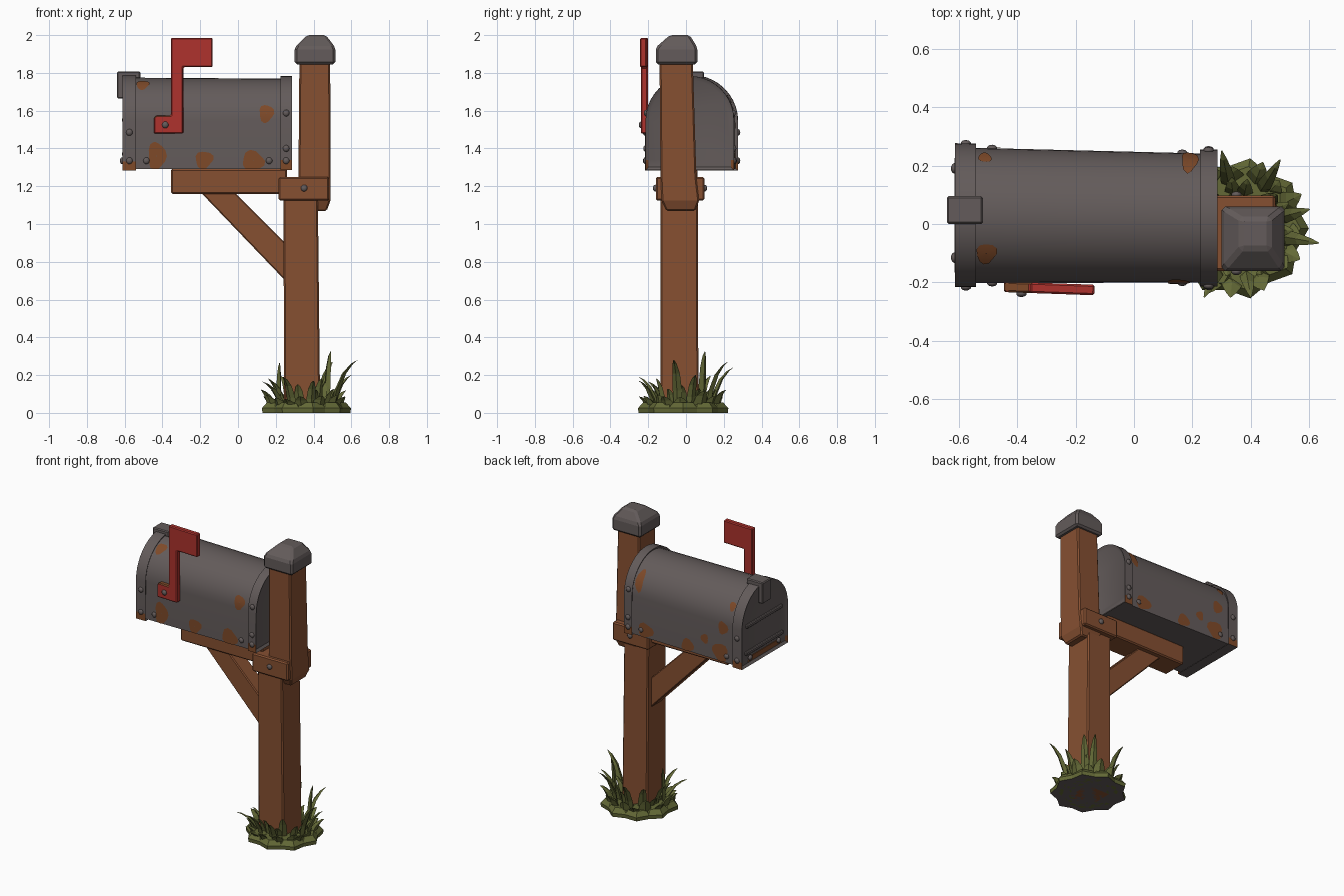
import bpy, bmesh, math, random
from mathutils import Vector, Matrix

if "Cube" in bpy.data.objects:
    bpy.data.objects.remove(bpy.data.objects["Cube"])
random.seed(4)

def material(name, *rgb):
    m = bpy.data.materials.new(name)
    m.use_nodes = True
    m.diffuse_color = (*rgb, 1)
    m.node_tree.nodes["Principled BSDF"].inputs["Base Color"].default_value = (*rgb, 1)
    return m

METAL = material("grey metal", .125, .105, .103)
WOOD = material("brown wood", .24, .08, .031)
RUST = material("rust", .21, .068, .022)
RED = material("red paint", .42, .032, .026)
GRASS = material("olive grass", .125, .14, .037)

def finish(bm, name, mats, bevel=0, smooth=None):
    bmesh.ops.recalc_face_normals(bm, faces=bm.faces)
    mesh = bpy.data.meshes.new(name)
    bm.to_mesh(mesh)
    bm.free()
    ob = bpy.data.objects.new(name, mesh)
    bpy.context.collection.objects.link(ob)
    for m in mats:
        mesh.materials.append(m)
    if bevel:
        mod = ob.modifiers.new("Bevel", "BEVEL")
        mod.width, mod.segments = bevel, 1
    if smooth:
        bpy.ops.object.select_all(action="DESELECT")
        ob.select_set(True)
        bpy.context.view_layer.objects.active = ob
        bpy.ops.object.shade_smooth_by_angle(angle=math.radians(smooth))
    return ob

def loft(bm, rings, caps=True):
    """Skin closed rings of points; return the end caps."""
    loops = [[bm.verts.new(p) for p in ring] for ring in rings]
    n = len(loops[0])
    for a, b in zip(loops, loops[1:]):
        for i in range(n):
            bm.faces.new((a[i], a[(i + 1) % n], b[(i + 1) % n], b[i]))
    return [bm.faces.new(loops[0]), bm.faces.new(loops[-1])] if caps else []

def stack(name, rects, mat, bevel=.008):
    """Rectangles (x0, x1, y0, y1, z) skinned from bottom to top."""
    bm = bmesh.new()
    loft(bm, [[(a, c, z), (b, c, z), (b, d, z), (a, d, z)] for a, b, c, d, z in rects])
    return finish(bm, name, [mat], bevel)

def prism(name, outline, y0, y1, mat, bevel=.006):
    """Outline in x and z, extruded along y."""
    bm = bmesh.new()
    loft(bm, [[(x, y, z) for x, z in outline] for y in (y0, y1)])
    return finish(bm, name, [mat], bevel)

# Wooden post, arm and brace
stack("lower_post", [(.245, .435, -.135, .066, 0), (.24, .422, -.135, .062, 1.2)], WOOD)
stack("upper_post", [(.345, .47, -.105, .05, 1.07), (.32, .49, -.13, .07, 1.125),
                     (.32, .49, -.135, .055, 1.25), (.325, .488, -.14, .036, 1.86)], WOOD)
stack("post_collar", [(.215, .483, -.16, .098, 1.125), (.215, .483, -.16, .098, 1.248)], WOOD)
stack("support_beam", [(-.355, .26, -.11, .06, 1.16), (-.355, .26, -.11, .06, 1.292)], WOOD)
prism("diagonal_brace", [(-.2, 1.17), (-.02, 1.17), (.26, .89), (.26, .69)], -.085, .025, WOOD)
stack("post_cap", [(.3, .515, -.16, .06, 1.845), (.3, .515, -.16, .06, 1.935),
                   (.365, .465, -.085, .02, 2)], METAL, .012)

# Arched box: cross-section measured by distance s from the front lower edge
Z0, ZTOP = 1.29, 1.775

def section(x):
    t = (x + .6) / .88
    r = .232 - .012 * t
    return .03 - .01 * t, r, ZTOP - .006 * t - r - Z0

def shell_point(x, s, off=0):
    cy, r, h = section(x)
    total = 2 * h + math.pi * r
    s = min(max(s, 0), total)
    if s < h:
        return Vector((x, cy - r - off, Z0 + s))
    if s > total - h:
        return Vector((x, cy + r + off, Z0 + total - s))
    a = (s - h) / r
    return Vector((x, cy - (r + off) * math.cos(a), Z0 + h + (r + off) * math.sin(a)))

def arc_at(x, z, side):
    """Distance s of height z, on the front (-1) or back (1)."""
    r, h = section(x)[1:]
    d = z - Z0
    s = d if d < h else h + r * math.asin(min(1, (d - h) / r))
    return s if side < 0 else 2 * h + math.pi * r - s

def arch(name, x0, x1, off, drop=0, rust_z=None):
    bm = bmesh.new()
    rings = []
    for x in (x0, x1):
        r, h = section(x)[1:]
        steps = [0] + [h + math.pi * r * i / 20 for i in range(21)] + [2 * h + math.pi * r]
        ring = [shell_point(x, s, off) for s in steps]
        ring[0].z -= drop
        ring[-1].z -= drop
        rings.append(ring)
    ends = loft(bm, rings)
    if rust_z:
        bmesh.ops.recalc_face_normals(bm, faces=bm.faces)
        bmesh.ops.inset_individual(bm, faces=ends, thickness=.022, depth=-.012)
        geom = bm.verts[:] + bm.edges[:] + bm.faces[:]
        bmesh.ops.bisect_plane(bm, geom=geom, plane_co=(0, 0, rust_z), plane_no=(0, 0, 1))
        for f in bm.faces:
            c = f.calc_center_median()
            f.material_index = int(c.z < rust_z and abs(c.y - .025) > .1)
    finish(bm, name, [METAL, RUST], 0, 35)

arch("box_body", -.59, .265, 0)
arch("door_rim", -.612, -.54, .014, .008, 1.33)
arch("back_rim", .225, .286, .014, .004, 1.34)

# Door ridges, latch and rusty lower strip
for z, half in ((1.55, .19), (1.37, .2)):
    stack("door_ridge", [(-.614, -.59, .03 - half, .03 + half, z + d) for d in (-.012, .012)], METAL, .005)
stack("door_rust_strip", [(-.604, -.598, -.16, .2, 1.304), (-.604, -.598, -.13, .16, 1.335)], RUST, 0)
prism("door_latch", [(-.64, 1.665), (-.605, 1.665), (-.605, 1.77), (-.517, 1.77),
                     (-.517, 1.808), (-.64, 1.808)], 0, .095, METAL)

# Rust patches that follow the shell: x, z, side, half length, half height
patches = [(-.43, 1.36, -1, .05, .07), (-.18, 1.34, -1, .048, .045), (.08, 1.335, -1, .06, .05),
           (.15, 1.585, -1, .04, .045), (-.505, 1.735, -1, .035, .04), (-.44, 1.35, 1, .06, .06),
           (-.19, 1.33, 1, .045, .045), (.13, 1.34, 1, .055, .05), (-.46, 1.52, 1, .035, .045),
           (.19, 1.65, 1, .03, .07), (-.51, 1.665, 1, .022, .03), (-.32, 1.41, 1, .03, .03)]
bm = bmesh.new()
for x, z, side, rx, rz in patches:
    s, phase, rings = arc_at(x, z, side), random.uniform(0, 6), []
    for k in (.02, .35, .7, 1):
        waves = [(a, k * (1 + .13 * math.sin(3 * a + phase) + .06 * math.sin(2 * a - phase)))
                 for a in (math.tau * i / 14 for i in range(14))]
        rings.append([shell_point(x + rx * w * math.cos(a), s + rz * w * math.sin(a), .004)
                      for a, w in waves])
    loft(bm, rings, caps=False)
bmesh.ops.recalc_face_normals(bm, faces=bm.faces)
finish(bm, "rust_patches", [RUST], 0, 35)

# Flag with a rusty foot
flag = prism("signal_flag", [(-.435, 1.478), (-.28, 1.478), (-.28, 1.83), (-.125, 1.83), (-.125, 1.985),
                             (-.345, 1.985), (-.345, 1.575), (-.425, 1.575), (-.435, 1.56)],
             -.018, .018, RED)
flag.data.materials.append(RUST)
for f in flag.data.polygons:
    f.material_index = int(f.center.x < -.38 and f.normal.z > .3)
flag.matrix_world = Matrix.Translation((-.01, -.23, 0)) @ Matrix.Rotation(-.035, 4, "Z")

# Round bolt heads: position and facing axis
bolts = [((-.385, -.238, 1.525), 1), ((.35, -.163, 1.19), 1), ((.35, .1, 1.19), 1),
         ((-.614, -.115, 1.335), 0), ((-.614, .19, 1.335), 0)]
for x, z, off in ((-.575, 1.485, .014), (-.575, 1.335, .014), (-.485, 1.335, 0), (.165, 1.335, 0),
                  (.255, 1.585, .014), (.255, 1.4, .014), (.255, 1.335, .014)):
    bolts += [(shell_point(x, arc_at(x, z, side), off), 1) for side in (-1, 1)]
bm = bmesh.new()
for pos, axis in bolts:
    size = [.018, .018, .018, 1]
    size[axis] = .012
    bmesh.ops.create_uvsphere(bm, u_segments=10, v_segments=6, radius=1,
                              matrix=Matrix.Translation(pos) @ Matrix.Diagonal(size))
finish(bm, "bolts", [METAL], 0, 60)

# Grass blades around the foot of the post
CENTRE = Vector((.355, -.015, 0))

def blade(bm, tip, reach, width):
    out = Vector((tip.x - CENTRE.x, tip.y - CENTRE.y, 0)).normalized()
    base, across = CENTRE + out * reach, Vector((-out.y, out.x, 0))
    mid = base.lerp(tip, .2) + Vector((0, 0, tip.z * .6))
    rings = []
    for t, w in ((0, .8), (.3, 1), (.6, .8), (.85, .45), (1, .08)):
        p = base * (1 - t) ** 2 + mid * 2 * t * (1 - t) + tip * t * t
        a, b = across * width * w / 2, out * width * w * .28
        rings.append([p - a, p - b, p + a, p + b])
    loft(bm, rings)

bm = bmesh.new()
for tip in ((.49, .1, .325), (.632, -.065, .28), (.22, -.065, .265), (.5, .22, .27),
            (.3, .25, .24), (.13, -.2, .165), (.24, -.25, .19), (.4, -.25, .17), (.6, .05, .2)):
    blade(bm, Vector(tip), .15, .05)
for count, r0, r1, low, high, width in ((16, .17, .23, .07, .13, .08), (14, .12, .18, .12, .2, .055)):
    for i in range(count):
        a = math.tau * (i + random.uniform(-.3, .3)) / count
        r, z = r1 * random.uniform(.9, 1.1), random.uniform(low, high)
        blade(bm, CENTRE + Vector((r * math.cos(a), r * math.sin(a), z)), r0, width)
finish(bm, "grass_blades", [GRASS])

# Low clumps beneath the blades, grey underneath
bm = bmesh.new()
for a in (math.tau * i / 9 for i in range(9)):
    c = CENTRE + Vector((math.cos(a), math.sin(a), 0)) * .155
    loft(bm, [[c + Vector((r * math.cos(a + b), r * math.sin(a + b), z))
               for b in (math.tau * k / 6 for k in range(6))]
              for r, z in ((.085, 0), (.088, .025), (.06, .055))])[0].material_index = 1
finish(bm, "grass_clumps", [GRASS, METAL])
stack("ground_stone", [(.2, .5, -.16, .13, 0), (.22, .48, -.14, .11, .025)], METAL)
